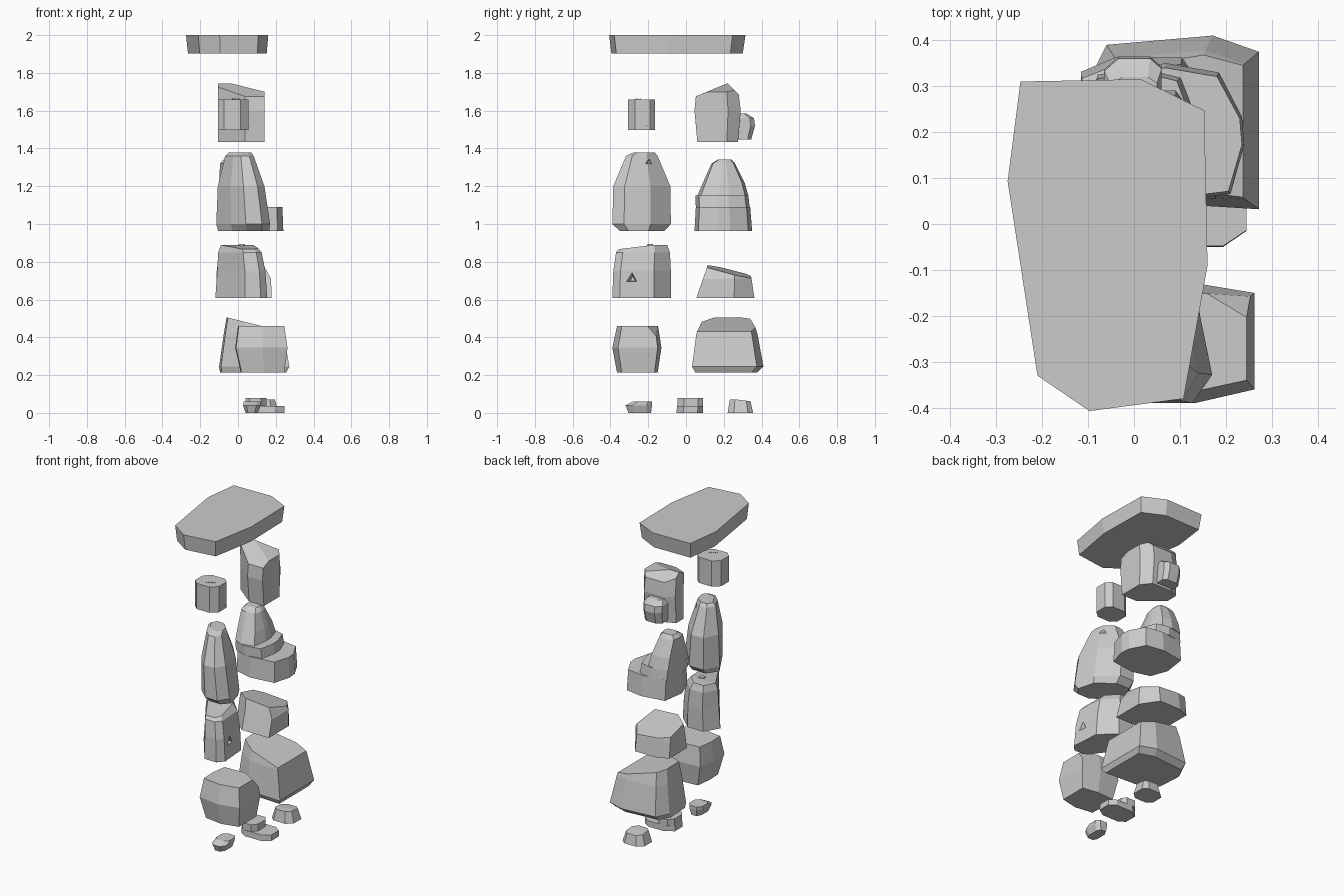
import bpy, bmesh
from mathutils import Vector

if "Cube" in bpy.data.objects:
    bpy.data.objects.remove(bpy.data.objects["Cube"])


def add_loft(bm, outline, levels, cuts=()):
    """Skin an outline through (z, x0, x1, y0, y1) boxes, then chip it with planes."""
    part = bmesh.new()
    xs, ys = [p[0] for p in outline], [p[1] for p in outline]
    rings = []
    for z, x0, x1, y0, y1 in levels:
        rings.append([part.verts.new((
            x0 + (x1 - x0) * (x - min(xs)) / (max(xs) - min(xs)),
            y0 + (y1 - y0) * (y - min(ys)) / (max(ys) - min(ys)), z)) for x, y in outline])
    n = len(outline)
    for a, b in zip(rings, rings[1:]):
        for i in range(n):
            part.faces.new((a[i], a[(i + 1) % n], b[(i + 1) % n], b[i]))
    part.faces.new(rings[0][::-1])
    part.faces.new(rings[-1])
    for co, no in cuts:
        geom = part.verts[:] + part.edges[:] + part.faces[:]
        res = bmesh.ops.bisect_plane(part, geom=geom, plane_co=co, plane_no=no, clear_outer=True)
        edges = [e for e in res["geom_cut"] if isinstance(e, bmesh.types.BMEdge)]
        if edges:
            bmesh.ops.contextual_create(part, geom=edges)
    bmesh.ops.recalc_face_normals(part, faces=part.faces[:])
    tmp = bpy.data.meshes.new("tmp")
    part.to_mesh(tmp)
    part.free()
    bm.from_mesh(tmp)
    bpy.data.meshes.remove(tmp)


def finish(bm, name):
    me = bpy.data.meshes.new(name)
    bm.to_mesh(me)
    bm.free()
    ob = bpy.data.objects.new(name, me)
    bpy.context.collection.objects.link(ob)
    return ob


def rock(name, *lofts):
    bm = bmesh.new()
    for loft in lofts:
        add_loft(bm, *loft)
    return finish(bm, name)


def notch(ob, loc, radius, depth, direction):
    """Three-sided chip carved out of a rock."""
    bm = bmesh.new()
    bmesh.ops.create_cone(bm, cap_ends=True, segments=3, radius1=radius, radius2=radius * 0.4, depth=depth)
    cutter = finish(bm, "chip_cutter")
    cutter.hide_render = True
    cutter.rotation_mode = 'QUATERNION'
    cutter.rotation_quaternion = Vector(direction).to_track_quat('-Z', 'Y')
    cutter.location = loc
    mod = ob.modifiers.new("chip", 'BOOLEAN')
    mod.operation, mod.object, mod.solver = 'DIFFERENCE', cutter, 'EXACT'
    bpy.context.view_layer.objects.active = ob
    bpy.ops.object.modifier_apply(modifier=mod.name)
    bpy.data.objects.remove(cutter)


# Shared outlines
octagon = [(1, -.5), (1, .6), (.6, 1), (-.5, 1), (-1, .5), (-1, -.6), (-.6, -1), (.5, -1)]
boulder = [(1, -.6), (.8, .3), (.05, 1), (-.65, 1), (-1, .4), (-.45, -.52), (.1, -1), (.7, -1)]
block = [(1, -.75), (.9, .42), (.2, 1), (-.6, 1), (-1, .4), (.15, -1), (.75, -1)]
chunk = [(1, -1), (1, .3), (.5, 1), (-.5, 1), (-1, .8), (-1, -.35), (-.3, -1)]
upper = [(1, -1), (1, .45), (.6, 1), (-.5, 1), (-1, .75), (-1, .05), (.15, -1)]

# Cap slab
slab = [(.16, -.09), (.153, .247), (.015, .315), (-.247, .31),
        (-.275, .093), (-.21, -.33), (-.097, -.407), (.108, -.38)]
rock("cap_slab", (slab, [(1.902, -.265, .152, -.395, .3), (2, -.275, .16, -.407, .315)]))

# Small column stone
rock("column_stone", (octagon, [(1.497, -.107, .055, -.307, -.163), (1.66, -.107, .055, -.307, -.163)]))

# Upper back stone with side knob
rock("upper_back_stone",
     (upper, [(1.433, -.105, .14, .06, .275), (1.6, -.105, .14, .045, .29),
              (1.76, -.105, .14, .06, .27)],
      [((-.04, .2, 1.745), (.25, 0, 1)), ((0, .22, 1.745), (0, -.41, 1)),
       ((0, .22, 1.745), (0, 1, 1))]),
     (octagon, [(1.447, -.06, .06, .25, .345), (1.52, -.065, .06, .25, .365),
                (1.56, -.065, .06, .25, .36), (1.585, -.05, .05, .25, .32)]))

# Tall front stone
tall = rock("tall_front_stone",
            (boulder, [(.962, -.105, .165, -.35, -.115), (1, -.115, .17, -.39, -.08),
                       (1.2, -.107, .14, -.385, -.083), (1.36, -.068, .083, -.318, -.15),
                       (1.378, -.05, .07, -.28, -.165)]))
notch(tall, (.075, -.195, 1.33), .03, .06, (1, 0, .2))

# Stepped back stone
base = [(.21, .065), (.24, .17), (.235, .23), (.185, .325), (.07, .345),
        (-.08, .32), (-.1, .18), (-.06, .075), (.05, .045)]
rock("stepped_back_stone",
     (base, [(.962, -.1, .24, .045, .35), (1.09, -.1, .235, .052, .34)]),
     (base, [(1.09, -.1, .14, .052, .337), (1.15, -.098, .13, .05, .33)]),
     (base, [(1.15, -.1, .075, .06, .33), (1.22, -.1, .06, .09, .31),
             (1.32, -.095, .03, .135, .26), (1.342, -.075, .01, .17, .24)]))

# Middle front stone with a pebble on top
mid = rock("middle_front_stone",
           (block, [(.608, -.12, .155, -.39, -.08), (.75, -.11, .145, -.385, -.08),
                    (.85, -.105, .125, -.37, -.085), (.89, -.09, .09, -.33, -.1)],
            [((0, -.18, .888), (0, -.12, 1))]))
notch(mid, (.135, -.285, .71), .04, .06, (1, -.1, .1))
rock("top_pebble", (octagon, [(.88, 0, .04, -.21, -.17), (.893, .005, .035, -.205, -.175)]))

# Middle back wedge
rock("middle_back_wedge",
     (chunk, [(.608, -.115, .178, .055, .362), (.71, -.115, .175, .09, .347),
              (.79, -.11, .13, .118, .33)],
      [((0, .115, .78), (.08, .26, 1))]))

# Lower front boulder
lower = [(.26, -.36), (.26, -.15), (.14, -.13), (0, -.14), (-.015, -.26), (-.01, -.37), (.13, -.39)]
rock("lower_front_boulder",
     (lower, [(.213, .015, .245, -.365, -.15), (.345, -.015, .262, -.39, -.13),
              (.46, 0, .245, -.365, -.148)],
      [((.235, -.17, .43), (.6, 1, .9))]))

# Lower back boulder
wide = [(.27, .035), (.27, .375), (.17, .41), (-.06, .39), (-.1, .31), (-.09, .13), (.03, .05)]
rock("lower_back_boulder",
     (wide, [(.213, -.095, .255, .05, .375), (.245, -.1, .272, .032, .41),
             (.42, -.075, .24, .055, .378), (.51, -.06, .222, .08, .35)],
      [((-.055, .2, .505), (.25, 0, 1))]))

# Ground stones
rock("front_ground_stone",
     (octagon, [(0, .04, .105, -.305, -.185), (.04, .027, .12, -.32, -.18), (.06, .03, .12, -.28, -.18)]))
rock("stepped_ground_stone",
     (octagon, [(0, .04, .245, -.05, .09), (.037, .04, .245, -.048, .09)]),
     (octagon, [(.037, .04, .15, -.045, .09), (.08, .04, .15, -.045, .09)]))
rock("back_ground_stone",
     (octagon, [(0, .065, .215, .22, .355), (.07, .085, .195, .232, .34)],
      [((.13, .24, .074), (0, .12, 1))]))

# Tiny grass blades on the column stone
green = bpy.data.materials.new("grass_green")
green.diffuse_color = (.08, .35, .05, 1)
green.use_nodes = True
green.node_tree.nodes["Principled BSDF"].inputs["Base Color"].default_value = green.diffuse_color
bm = bmesh.new()
for i in range(6):
    x, y, z = -.03 + .009 * i, -.27 + .007 * i, 1.658
    if i == 5:
        x, y, z = .055, -.208, 1.515
    bm.faces.new([bm.verts.new(p) for p in
                  ((x - .003, y, z), (x + .003, y + .003, z), (x, y - .002, z + .011))])
grass = finish(bm, "grass_blades")
grass.data.materials.append(green)
